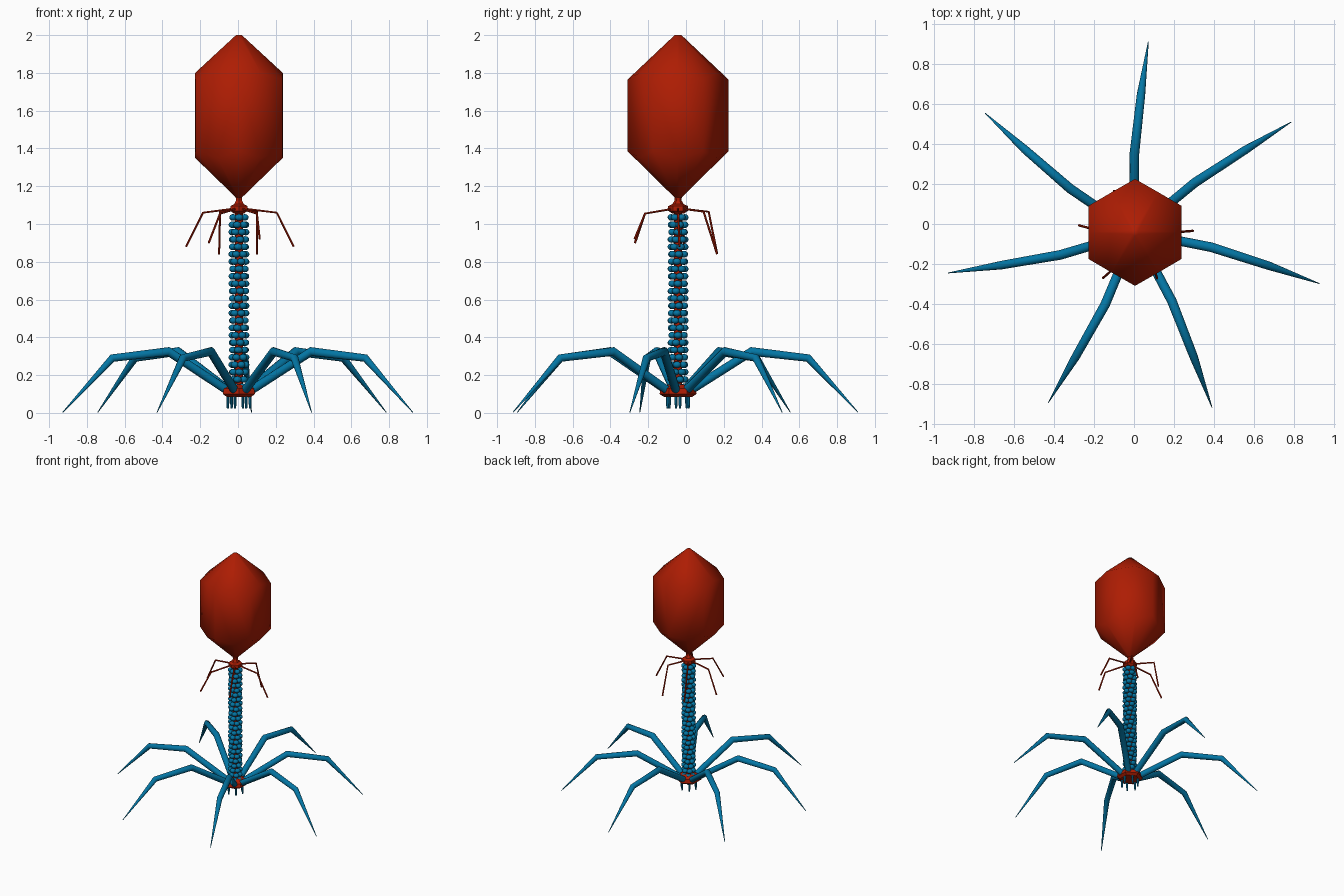
import bpy, bmesh, math
from mathutils import Vector, Matrix

if "Cube" in bpy.data.objects:
    bpy.data.objects.remove(bpy.data.objects["Cube"])

CX, CY = 0.005, -0.042      # vertical axis of the body


def material(name, rgb):
    m = bpy.data.materials.new(name)
    m.diffuse_color = (*rgb, 1)
    m.use_nodes = True
    m.node_tree.nodes["Principled BSDF"].inputs["Base Color"].default_value = m.diffuse_color
    return m


RED = material("brick red", (0.42, 0.012, 0.001))
BLUE = material("deep blue", (0.001, 0.18, 0.37))


def finish(bm, name, mat, smooth=None):
    bmesh.ops.recalc_face_normals(bm, faces=bm.faces)
    me = bpy.data.meshes.new(name)
    bm.to_mesh(me)
    bm.free()
    ob = bpy.data.objects.new(name, me)
    ob.location = (CX, CY, 0)
    bpy.context.collection.objects.link(ob)
    me.materials.append(mat)
    if smooth:
        bpy.ops.object.select_all(action='DESELECT')
        ob.select_set(True)
        bpy.context.view_layer.objects.active = ob
        bpy.ops.object.shade_smooth_by_angle(angle=math.radians(smooth))
    return ob


def polar(r, deg, z):
    a = math.radians(deg)
    return Vector((r * math.cos(a), r * math.sin(a), z))


def bridge(bm, rings):
    """Skin a list of vertex rings and cap both ends."""
    n = len(rings[0])
    for a, b in zip(rings, rings[1:]):
        for i in range(n):
            j = (i + 1) % n
            bm.faces.new((a[i], a[j], b[j], b[i]))
    bm.faces.new(rings[0])
    bm.faces.new(rings[-1])


def lathe(name, profile, sides, mat, start=30, smooth=None):
    bm = bmesh.new()
    bridge(bm, [[bm.verts.new(polar(r, start + 360 * i / sides, z)) for i in range(sides)]
                for r, z in profile])
    return finish(bm, name, mat, smooth)


def tube(bm, pts, radii, sides):
    """Tapered tube along a path, mitred at the joints."""
    rings = []
    for i, p in enumerate(pts):
        d = Vector((0, 0, 0))
        if i > 0:
            d += (p - pts[i - 1]).normalized()
        if i < len(pts) - 1:
            d += (pts[i + 1] - p).normalized()
        d.normalize()
        side = Vector((-pts[-1].y, pts[-1].x, 0))
        side = (side - d * side.dot(d)).normalized()
        up = d.cross(side)
        rings.append([bm.verts.new(p + radii[i] * (side * math.cos(t) + up * math.sin(t)))
                      for t in (2 * math.pi * k / sides for k in range(sides))])
    bridge(bm, rings)


# head: elongated six-sided capsid, hull of staggered rings
bm = bmesh.new()
for r, start, z in ((0.018, 30, 2.0), (0.232, 0, 1.80), (0.267, 30, 1.765),
                    (0.267, 30, 1.385), (0.232, 0, 1.35), (0.018, 30, 1.14)):
    for k in range(6):
        bm.verts.new(polar(r, start + 60 * k, z))
bmesh.ops.convex_hull(bm, input=bm.verts)
finish(bm, "head", RED, 70)

# collar below the head
lathe("collar", [(0.022, 1.16), (0.018, 1.125), (0.03, 1.105), (0.053, 1.095),
                 (0.053, 1.07), (0.03, 1.055)], 6, RED)

# core tube inside the sheath
lathe("core_tube", [(0.022, 0.10), (0.022, 1.07)], 12, RED, smooth=40)

# sheath: stacked rings of six flattened beads, every ring twisted
bm = bmesh.new()
for i in range(24):
    for k in range(6):
        ang = 60 * k + 17 * i
        m = (Matrix.Translation(polar(0.036, ang, 0.138 + 0.039 * i))
             @ Matrix.Rotation(math.radians(ang), 4, 'Z')
             @ Matrix.Diagonal((0.02, 0.022, 0.0175, 1)))
        bmesh.ops.create_uvsphere(bm, u_segments=10, v_segments=7, radius=1, matrix=m)
finish(bm, "sheath", BLUE, 60)

# hexagonal base plate
lathe("base_plate", [(0.075, 0.085), (0.098, 0.10), (0.092, 0.13), (0.05, 0.15)], 6, RED)

# short pins under the base plate
bm = bmesh.new()
for k in range(6):
    a = 10 + 60 * k
    tube(bm, [polar(0.06, a, 0.11), polar(0.06, a, 0.05), polar(0.06, a, 0.022)],
         [0.008, 0.008, 0.005], 8)
finish(bm, "base_pins", BLUE, 40)

# seven long jointed legs
for k in range(7):
    a = 86 - 50.75 * k
    bm = bmesh.new()
    tube(bm, [polar(0.05, a + 6, 0.11), polar(0.39, a + 4.5, 0.325),
              polar(0.69, a + 1.5, 0.29), polar(0.955, a, 0.003)],
         [0.023, 0.024, 0.021, 0.002], 12)
    finish(bm, f"leg_{k + 1}", BLUE, 50)

# six thin whiskers: knee and tip offsets from the axis
whiskers = [((0.095, 0.135, 1.065), (0.095, 0.207, 0.84)),
            ((-0.10, 0.162, 1.065), (-0.105, 0.207, 0.84)),
            ((-0.10, -0.175, 1.055), (-0.16, -0.228, 0.90)),
            ((0.095, -0.175, 1.055), (0.11, -0.23, 0.92)),
            ((0.20, 0.0, 1.06), (0.29, 0.008, 0.88)),
            ((-0.19, 0.012, 1.06), (-0.28, 0.035, 0.88))]
for i, (knee, tip) in enumerate(whiskers):
    knee, tip = Vector(knee), Vector(tip)
    root = Vector((knee.x, knee.y, 0)).normalized() * 0.035 + Vector((0, 0, 1.08))
    bm = bmesh.new()
    tube(bm, [root, knee, tip], [0.006, 0.006, 0.006], 6)
    finish(bm, f"whisker_{i + 1}", RED, 40)
